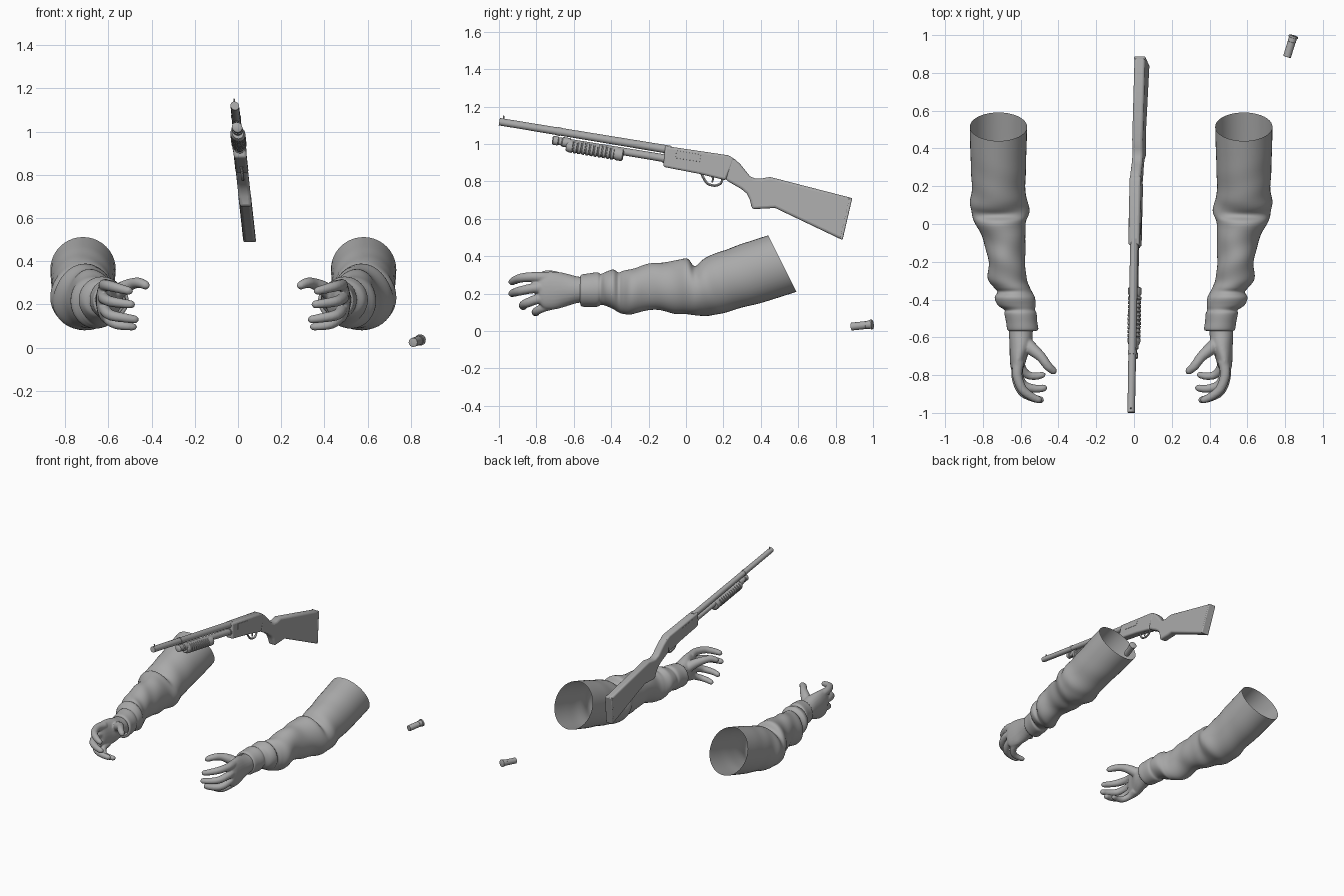
import bpy, bmesh
from math import sin, cos, pi, exp
from mathutils import Vector

cube = bpy.data.objects.get("Cube")
if cube:
    bpy.data.objects.remove(cube)

grey = bpy.data.materials.new("plain grey")
grey.use_nodes = True
COLOUR = (0.4, 0.4, 0.4, 1)
grey.diffuse_color = COLOUR
grey.node_tree.nodes["Principled BSDF"].inputs["Base Color"].default_value = COLOUR


def finish(bm, name, warp=None, angle=35):
    """Turn a bmesh into a shaded object, moving every vertex by warp."""
    if warp:
        for v in bm.verts:
            v.co = warp(v.co)
    bmesh.ops.recalc_face_normals(bm, faces=bm.faces)
    mesh = bpy.data.meshes.new(name)
    bm.to_mesh(mesh)
    bm.free()
    mesh.materials.append(grey)
    ob = bpy.data.objects.new(name, mesh)
    bpy.context.collection.objects.link(ob)
    bpy.ops.object.select_all(action='DESELECT')
    ob.select_set(True)
    bpy.context.view_layer.objects.active = ob
    bpy.ops.object.shade_smooth_by_angle(angle=angle * pi / 180)
    return ob


def loft(bm, rings, caps=True):
    rows = [[bm.verts.new(p) for p in ring] for ring in rings]
    n = len(rows[0])
    for a, b in zip(rows, rows[1:]):
        for i in range(n):
            j = (i + 1) % n
            bm.faces.new((a[i], a[j], b[j], b[i]))
    if caps:
        bm.faces.new(rows[0])
        bm.faces.new(rows[-1])


def tube(bm, points, radii, sides=16, rounded=False):
    """Round tube through points; rounded adds domed ends."""
    pts, rad = [Vector(p) for p in points], list(radii)
    if rounded:
        head, tail = (pts[0] - pts[1]).normalized(), (pts[-1] - pts[-2]).normalized()
        for t in (0.5, 0.95):
            pts.append(pts[-1] + tail * radii[-1] * 0.45)
            rad.append(radii[-1] * cos(t * pi / 2))
            pts.insert(0, pts[0] + head * radii[0] * 0.45)
            rad.insert(0, radii[0] * cos(t * pi / 2))
    rings = []
    for i, p in enumerate(pts):
        d = (pts[min(i + 1, len(pts) - 1)] - pts[max(i - 1, 0)]).normalized()
        ref = Vector((0, 0, 1)) if abs(d.z) < 0.9 else Vector((1, 0, 0))
        s = d.cross(ref).normalized()
        u = s.cross(d)
        rings.append([p + (s * cos(2 * pi * k / sides) + u * sin(2 * pi * k / sides)) * rad[i]
                      for k in range(sides)])
    loft(bm, rings)


def spline(keys, steps):
    """Smoothly interpolate rows of numbers."""
    out = []
    for i in range(len(keys) - 1):
        p0, p1, p2, p3 = (keys[max(0, min(len(keys) - 1, i + d))] for d in (-1, 0, 1, 2))
        for s in range(steps):
            t = s / steps
            out.append([b + 0.5 * t * (c - a + t * (2 * a - 5 * b + 4 * c - d + t * (3 * (b - c) + d - a)))
                        for a, b, c, d in zip(p0, p1, p2, p3)])
    return out + [list(keys[-1])]


def oval(y, x0, x1, z0, z1, tilt=0, fold=None, sides=40):
    ring = []
    for k in range(sides):
        a = 2 * pi * k / sides
        g = 1 + (fold(a, y) if fold else 0)
        h = sin(a) * (z1 - z0) / 2 * g
        ring.append(Vector(((x0 + x1) / 2 + cos(a) * (x1 - x0) / 2 * g, y - tilt * h, (z0 + z1) / 2 + h)))
    return ring


# ---- arms: y, inner x, outer x, low z, high z, tilt
SLEEVE = [(.515, .43, .733, .21, .512, .5), (.36, .434, .73, .155, .468, .35),
          (.2, .44, .722, .108, .417, .25), (.11, .424, .732, .082, .375, .2),
          (.055, .425, .728, .088, .352, .1), (0, .434, .70, .087, .385, 0),
          (-.1, .44, .656, .1, .37, 0), (-.2, .44, .637, .116, .358, 0),
          (-.29, .433, .635, .088, .335, 0), (-.335, .415, .606, .092, .322, 0),
          (-.36, .402, .588, .1, .312, 0), (-.39, .388, .602, .118, .328, 0),
          (-.43, .386, .585, .135, .316, 0), (-.455, .388, .55, .14, .306, 0),
          (-.475, .38, .55, .13, .314, 0), (-.52, .376, .541, .13, .308, 0),
          (-.558, .371, .535, .132, .302, 0), (-.566, .385, .525, .15, .29, 0)]
PALM = [(-.5, .395, .525, .155, .285), (-.58, .4, .526, .15, .292), (-.64, .405, .523, .132, .308),
        (-.7, .428, .522, .116, .318), (-.755, .445, .518, .12, .315), (-.785, .465, .508, .15, .29)]
FINGERS = [
    [(.475, -.73, .285), (.482, -.80, .29), (.455, -.875, .285), (.405, -.915, .272), (.365, -.932, .262)],
    [(.48, -.73, .235), (.486, -.81, .23), (.458, -.885, .215), (.4, -.92, .205), (.355, -.932, .2)],
    [(.475, -.72, .185), (.478, -.79, .172), (.452, -.85, .15), (.39, -.872, .138), (.338, -.868, .13)],
    [(.465, -.70, .145), (.462, -.755, .128), (.43, -.797, .108), (.385, -.806, .1), (.345, -.798, .096)],
    [(.45, -.62, .23), (.4, -.665, .272), (.355, -.705, .295), (.32, -.752, .3), (.288, -.78, .287)]]
WIDTHS = [(.031, .027, .025, .022, .019)] * 3 + [(.028, .024, .022, .02, .017), (.038, .034, .027, .024, .02)]


def fold(a, y):
    """Cloth creases, strongest at the elbow and above the cuff."""
    elbow = exp(-((y - .05) / .09) ** 2)
    forearm = exp(-((y + .2) / .16) ** 2)
    return (.045 * elbow * sin(45 * y + 2 * cos(a - .6)) + .03 * forearm * sin(38 * y + 2 * a)
            + .015 * forearm * sin(3 * a - 25 * y) + .015 * exp(-((y - .25) / .1) ** 2) * sin(30 * y + 2 * a))


MIDDLE = -.068
for side in ("left", "right"):
    def place(p, s=side):
        return p if s == "left" else Vector((2 * MIDDLE - p.x, p.y, p.z))
    bm = bmesh.new()
    loft(bm, [oval(*row, fold=fold) for row in spline(SLEEVE, 5)], caps=False)
    finish(bm, side + "_sleeve", place, 50)

    bm = bmesh.new()
    loft(bm, [oval(*row, sides=24) for row in spline(PALM, 3)])
    for path, width in zip(FINGERS, WIDTHS):
        rows = spline([p + (w,) for p, w in zip(path, width)], 4)
        tube(bm, [r[:3] for r in rows], [r[3] for r in rows], 14, True)
    hand = finish(bm, side + "_hand", place)
    remesh = hand.modifiers.new("blend", 'REMESH')
    remesh.mode, remesh.voxel_size, remesh.use_smooth_shade = 'VOXEL', .006, True
    soft = hand.modifiers.new("soften", 'SMOOTH')
    soft.factor, soft.iterations = .5, 5


# ---- shotgun: leans sideways, barrel slopes down to the rear
def lean(p):
    return Vector((p.x + .11 * (1.12 - p.z) - .015, p.y, p.z))


def on_axis(y, drop=0, x=0):
    return (x, y, 1.12 - .165 * (y + 1) - drop)


def rod(name, stops, drop=0, sides=24):
    bm = bmesh.new()
    tube(bm, [on_axis(y, drop) for y, r in stops], [r for y, r in stops], sides)
    return finish(bm, name, lean)


def slab(name, outline, width, bevel):
    """Side outline given width, with softened rims."""
    bm = bmesh.new()
    face = bm.faces.new([bm.verts.new((-width / 2, y, z)) for y, z in outline])
    new = bmesh.ops.extrude_face_region(bm, geom=[face])["geom"]
    bmesh.ops.translate(bm, vec=(width, 0, 0), verts=[g for g in new if isinstance(g, bmesh.types.BMVert)])
    ob = finish(bm, name, lean, 40)
    mod = ob.modifiers.new("soft_rim", 'BEVEL')
    mod.width, mod.segments, mod.limit_method, mod.angle_limit = bevel, 3, 'ANGLE', 1.05
    return ob


rod("barrel", [(-.97, .014), (-.998, .014), (-.998, .02), (-.9, .02), (-.08, .022)])
rod("magazine_tube", [(-.7, .019), (-.08, .021)], .05)
rod("magazine_cap", [(-.715, .016), (-.71, .024), (-.685, .024), (-.68, .02), (-.665, .02), (-.66, .026), (-.62, .026)], .052)
ribs = [(-.64, .026), (-.632, .031)]
for i in range(11):
    y = -.62 + i * .022
    ribs += [(y, .035), (y + .013, .035), (y + .015, .03), (y + .02, .03)]
ribs += [(-.37, .035), (-.34, .035), (-.334, .026)]
rod("fore_end", ribs, .068)
rod("barrel_band", [(-.69, .023), (-.67, .023)])

bm = bmesh.new()
tube(bm, [on_axis(-.975, -.015), on_axis(-.975, -.034)], [.004, .004], 10, True)
finish(bm, "front_sight", lean)

slab("receiver", [(-.112, .99), (.225, .94), (.258, .922), (.245, .88), (.212, .806),
                  (.075, .84), (-.122, .878)], .06, .012)
slab("stock", [(.225, .937), (.262, .918), (.29, .893), (.315, .862), (.342, .828), (.37, .815), (.4, .815),
               (.449, .824), (.888, .711), (.836, .487), (.475, .659), (.44, .656), (.353, .652), (.342, .7),
               (.325, .735), (.295, .76), (.212, .808)], .057, .014)
slab("butt_pad", [(.872, .714), (.889, .711), (.837, .487), (.821, .495)], .059, .006)

# ejection port and loading port plates
slab("ejection_port", [(-.05, .965), (.08, .943), (.074, .905), (-.056, .925)], .063, .001)
rod("receiver_collar", [(-.125, .025), (-.1, .025)], .05)

bm = bmesh.new()
guard = spline([(0, .08, .85), (0, .097, .812), (0, .118, .787), (0, .155, .778),
                (0, .185, .79), (0, .2, .825)], 4)
tube(bm, guard, [.007] * len(guard), 10)
finish(bm, "trigger_guard", lean)

bm = bmesh.new()
tube(bm, [(0, .135, .84), (0, .145, .815), (0, .14, .795)], [.006, .006, .004], 8)
finish(bm, "trigger", lean)

# ---- spent shell lying on the ground
front, back = Vector((.81, .885, .024)), Vector((.845, .997, .036))
bm = bmesh.new()
stops = [(.06, .015), (0, .017), (.01, .021), (.7, .021), (.71, .022), (.9, .022), (.91, .026), (.99, .026), (1, .024)]
tube(bm, [front.lerp(back, t) for t, r in stops[1:]], [r for t, r in stops[1:]], 20)
finish(bm, "shell", None)
